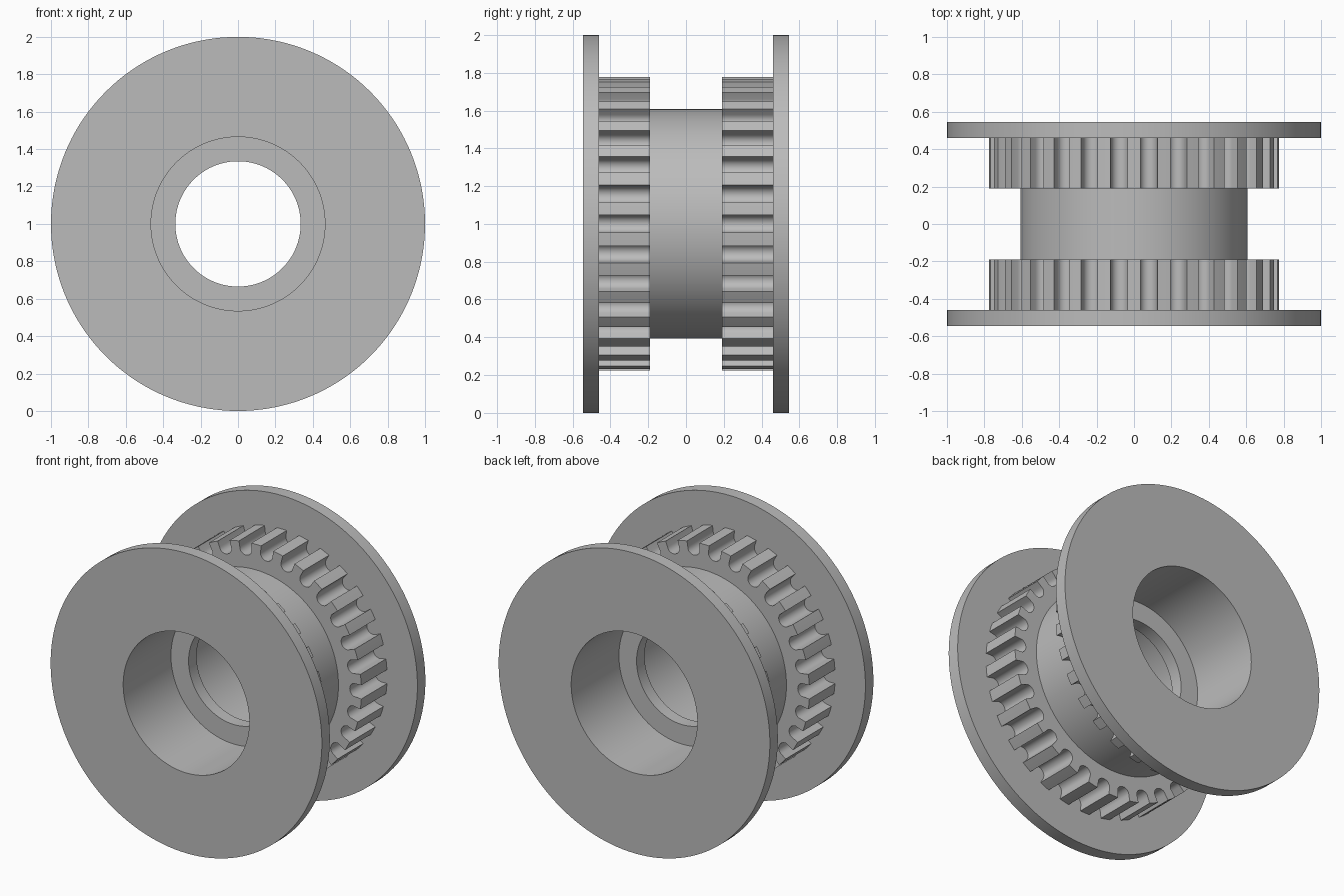
import bpy, bmesh, math

cube = bpy.data.objects.get("Cube")
if cube:
    bpy.data.objects.remove(cube, do_unlink=True)

AXIS_Z = 1.0
SEGMENTS = 144
TEETH = 30
FLANGE_R, TOOTH_R, HUB_R, BORE_R, LIP_R = 1.0, 0.777, 0.607, 0.465, 0.335
END, FLANGE_IN, TOOTH_IN, LIP_HALF = 0.545, 0.461, 0.191, 0.042

grey = bpy.data.materials.new("plain grey")
grey.use_nodes = True
grey.diffuse_color = (0.5, 0.5, 0.5, 1)
grey.node_tree.nodes["Principled BSDF"].inputs["Base Color"].default_value = (0.5, 0.5, 0.5, 1)


def point(radius, angle, y):
    return (radius * math.cos(angle), y, AXIS_Z + radius * math.sin(angle))


def finish(name, bm):
    bmesh.ops.recalc_face_normals(bm, faces=bm.faces)
    mesh = bpy.data.meshes.new(name)
    bm.to_mesh(mesh)
    bm.free()
    mesh.materials.append(grey)
    obj = bpy.data.objects.new(name, mesh)
    bpy.context.collection.objects.link(obj)
    bpy.ops.object.select_all(action="DESELECT")
    obj.select_set(True)
    bpy.context.view_layer.objects.active = obj
    bpy.ops.object.shade_smooth_by_angle(angle=math.radians(30))
    return obj


def skin(name, loops):
    """Join closed loops of equal length into a closed tube."""
    bm = bmesh.new()
    rows = [[bm.verts.new(p) for p in loop] for loop in loops]
    for a, b in zip(rows, rows[1:] + rows[:1]):
        for i in range(len(a)):
            j = (i + 1) % len(a)
            bm.faces.new((a[i], a[j], b[j], b[i]))
    return finish(name, bm)


# Spool body: two flanges, hub, stepped bore with a central lip
half = [(LIP_R, LIP_HALF), (BORE_R, LIP_HALF), (BORE_R, END), (FLANGE_R, END),
        (FLANGE_R, FLANGE_IN), (HUB_R, FLANGE_IN)]
profile = half + [(r, -y) for r, y in reversed(half)]
turns = [2 * math.pi * i / SEGMENTS for i in range(SEGMENTS)]
skin("spool_body", [[point(r, a, y) for a in turns] for r, y in profile])

# Toothed outline: round-bottomed grooves between narrow lands
GROOVE_R, GROOVE_CENTRE, ARC_STEPS = 0.046, 0.736, 12
pitch = 2 * math.pi / TEETH
mouth = math.asin(GROOVE_R / TOOTH_R)
outline = []
for t in range(TEETH):
    mid = t * pitch
    outline.append((TOOTH_R, mid - mouth))
    for s in range(ARC_STEPS + 1):
        turn = math.pi * s / ARC_STEPS
        u = GROOVE_CENTRE - GROOVE_R * math.sin(turn)
        v = -GROOVE_R * math.cos(turn)
        outline.append((math.hypot(u, v), mid + math.atan2(v, u)))
    outline += [(TOOTH_R, mid + mouth), (TOOTH_R, mid + pitch / 2)]

# Tooth rings seated into the hub and flanges
for name, side in (("front_tooth_ring", -1), ("back_tooth_ring", 1)):
    inner_y, outer_y = side * TOOTH_IN, side * (FLANGE_IN + 0.02)
    skin(name, [[point(r, a, inner_y) for r, a in outline],
                [point(r, a, outer_y) for r, a in outline],
                [point(HUB_R - 0.03, a, outer_y) for r, a in outline],
                [point(HUB_R - 0.03, a, inner_y) for r, a in outline]])
